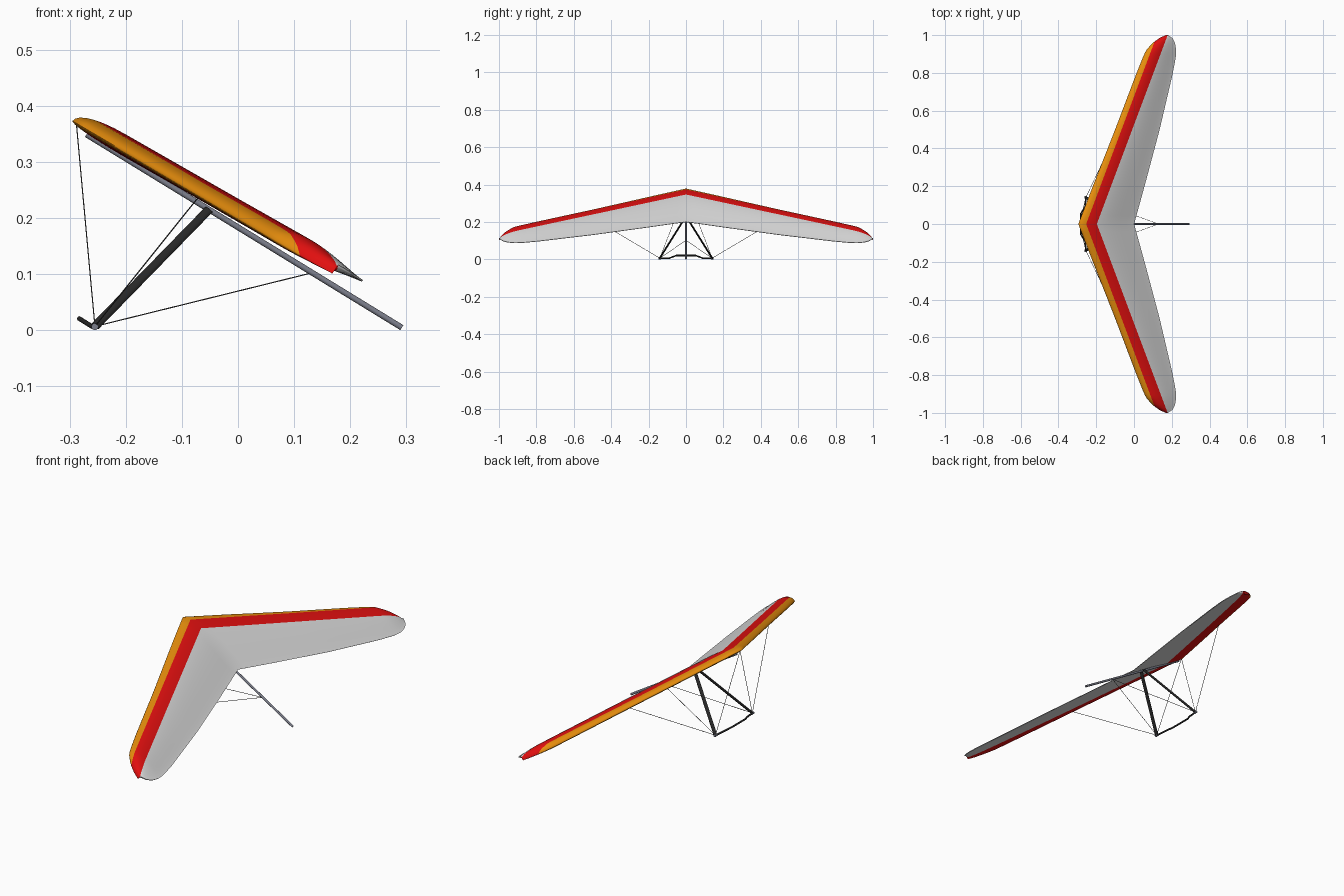
import bpy, bmesh, math
from mathutils import Vector, Matrix

if "Cube" in bpy.data.objects:
    bpy.data.objects.remove(bpy.data.objects["Cube"])


def material(name, rgb):
    m = bpy.data.materials.new(name)
    m.diffuse_color = (*rgb, 1)
    m.use_nodes = True
    m.node_tree.nodes["Principled BSDF"].inputs["Base Color"].default_value = m.diffuse_color
    return m


ORANGE = material("orange", (0.8, 0.27, 0.004))
RED = material("red", (0.75, 0.005, 0.005))
GREY = material("light_grey", (0.7, 0.7, 0.7))
STEEL = material("steel_blue", (0.2, 0.21, 0.26))
BLACK = material("black", (0.02, 0.02, 0.02))
WIRE = material("wire_grey", (0.07, 0.07, 0.07))


def add_object(name, bm, mats, angle=40):
    me = bpy.data.meshes.new(name)
    bm.to_mesh(me)
    bm.free()
    for m in mats:
        me.materials.append(m)
    for p in me.polygons:
        p.use_smooth = True
    me.set_sharp_from_angle(angle=math.radians(angle))
    ob = bpy.data.objects.new(name, me)
    bpy.context.collection.objects.link(ob)
    return ob


def rod(name, a, b, mat, wide, thin=None, sides=12):
    """Straight rod; the wide axis lies in the fore-and-aft direction."""
    a, b = Vector(a), Vector(b)
    d = (b - a).normalized()
    x = Vector((1, 0, 0))
    x = (x - d * x.dot(d)).normalized()
    y = d.cross(x)
    bm = bmesh.new()
    bmesh.ops.create_cone(bm, cap_ends=True, segments=sides, radius1=1, radius2=1, depth=1)
    thin = thin or wide
    m = Matrix((x * wide, y * thin, d * (b - a).length)).transposed().to_4x4()
    m.translation = (a + b) / 2
    bm.transform(m)
    return add_object(name, bm, [mat])


# ---- sail: outline stations (y, leading x, trailing x), lofted on a tilted plane
OUTLINE = [(0, -.295, 0), (.2, -.218, .055), (.5, -.1, .135), (.79, .010, .203),
           (.88, .046, .220), (.92, .064, .223), (.96, .100, .216),
           (.985, .136, .202), (1, .168, .178)]
UP = Vector((.506, 0, .862))
N = 20


def outline(y):
    for (y0, l0, t0), (y1, l1, t1) in zip(OUTLINE, OUTLINE[1:]):
        if y <= y1:
            k = (y - y0) / (y1 - y0)
            return l0 + (l1 - l0) * k, t0 + (t1 - t0) * k


def section(y):
    lead, trail = outline(y)
    chord = trail - lead
    thick = .03 * min(1, chord / .16) ** .7
    ring = []
    for i in range(2 * N):
        upper = i <= N
        s = (1 - math.cos(math.pi * (i if upper else 2 * N - i) / N)) / 2
        f = 2.6 * math.sqrt(s) * (1 - s) ** 1.3
        x = lead + chord * s
        z = .372 - .587 * (x + .293) + .02 * y * s
        off = thick * f * (1 if upper else -.3) + (.0015 * s if upper else -.0015 * s)
        ring.append(Vector((x, y, z)) + UP * off)
    return ring


bm = bmesh.new()
stations = [math.sin(math.pi / 2 * i / 36) for i in range(37)]
rings = [[bm.verts.new(p) for p in section(y)] for y in stations]
for r0, r1 in zip(rings, rings[1:]):
    for i in range(2 * N):
        j = (i + 1) % (2 * N)
        f = bm.faces.new((r0[i], r0[j], r1[j], r1[i]))
        # mark the underside behind the nose curve
        f.material_index = 1 if N <= i < 2 * N - 3 else 0
bm.faces.new(rings[-1])

# cut stripe edges parallel to the leading edge
SWEEP, EDGE1, EDGE2 = .375, -.253, -.197
for c in (EDGE1, EDGE2):
    bmesh.ops.bisect_plane(bm, geom=bm.verts[:] + bm.edges[:] + bm.faces[:], dist=1e-5,
                           plane_co=(c, 0, 0), plane_no=Vector((1, -SWEEP, 0)).normalized())
for f in bm.faces:
    p = f.calc_center_median()
    u = p.x - SWEEP * p.y
    if u > EDGE2:
        f.material_index = 2
    elif u > EDGE1:
        f.material_index = 1
bmesh.ops.recalc_face_normals(bm, faces=bm.faces[:])
sail = add_object("sail", bm, [ORANGE, RED, GREY], 60)
mod = sail.modifiers.new("mirror", 'MIRROR')
mod.use_axis = (False, True, False)
mod.merge_threshold = 1e-4

# ---- keel tube
rod("keel_tube", (-.27, 0, .349), (.292, 0, .0048), STEEL, .0052, sides=16)

# ---- control frame and rigging, both sides
for side, s in (("left", 1), ("right", -1)):
    corner = (-.255, .14 * s, .007)
    rod(side + "_upright", (-.052, .010 * s, .215), corner, BLACK, .0085, .0048)
    rod(side + "_corner_fitting", (-.255, .134 * s, .0065), (-.255, .147 * s, .0065), STEEL, .0062)
    rod(side + "_nose_wire", corner, (-.288, 0, .368), WIRE, .0011, sides=6)
    rod(side + "_side_wire", corner, (-.07, .53 * s, .238), WIRE, .0011, sides=6)
    rod(side + "_rear_wire", corner, (.13, 0, .102), WIRE, .0011, sides=6)

# ---- base bar with a raised, forward-set middle grip
half = [(-.255, .14, .006), (-.259, .092, .006), (-.283, .052, .021)]
path = half + [(x, -y, z) for x, y, z in reversed(half)]
cu = bpy.data.curves.new("base_bar", 'CURVE')
cu.dimensions = '3D'
cu.bevel_depth = .0042
cu.bevel_resolution = 2
cu.use_fill_caps = True
sp = cu.splines.new('POLY')
sp.points.add(len(path) - 1)
for pt, co in zip(sp.points, path):
    pt.co = (*co, 1)
cu.materials.append(BLACK)
bpy.context.collection.objects.link(bpy.data.objects.new("base_bar", cu))
